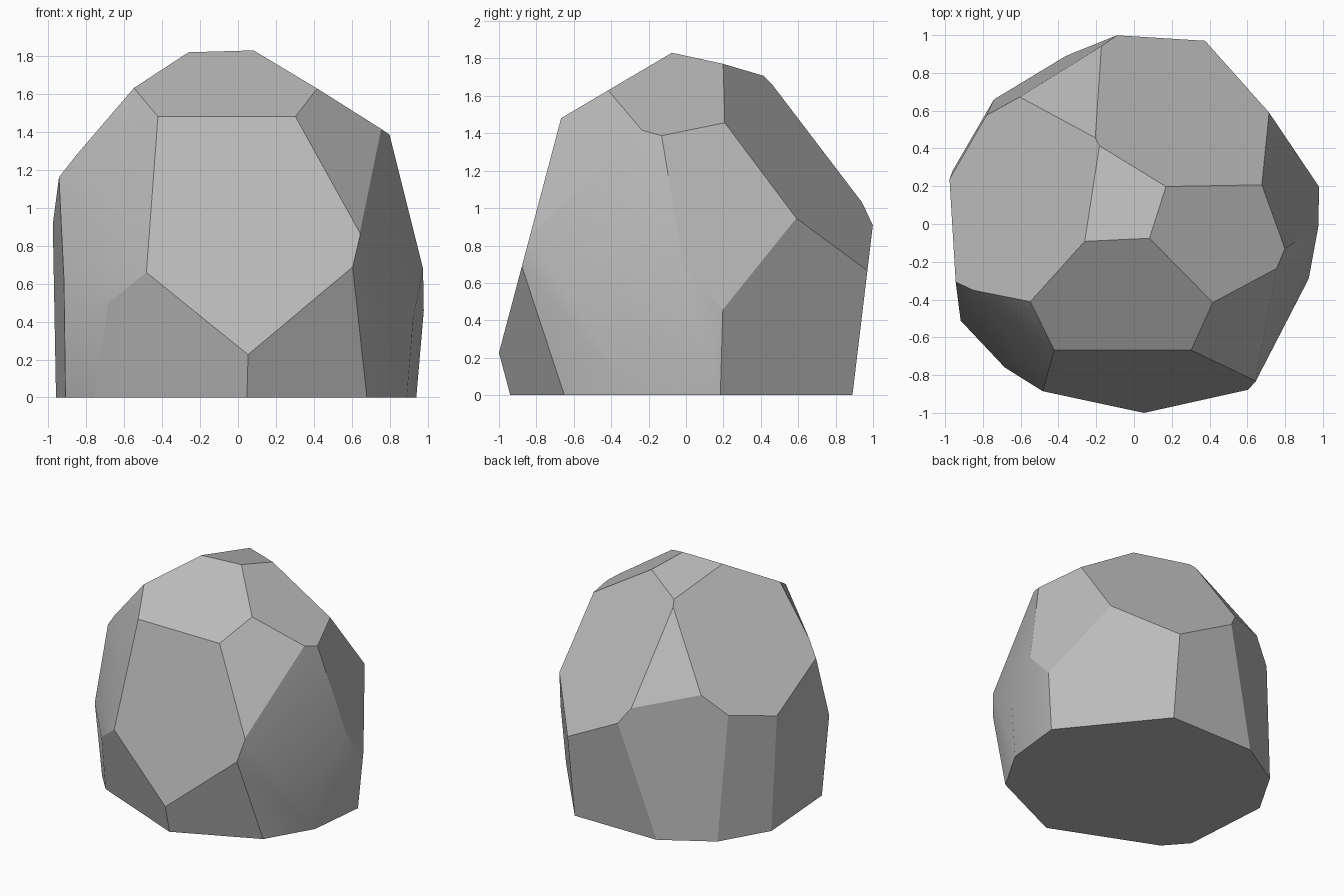
import bpy, bmesh, math
from mathutils import Vector

default_cube = bpy.data.objects.get("Cube")
if default_cube:
    bpy.data.objects.remove(default_cube, do_unlink=True)


def flat_material(name, colour):
    material = bpy.data.materials.new(name)
    material.use_nodes = True
    material.diffuse_color = colour
    shader = next(n for n in material.node_tree.nodes if n.type == 'BSDF_PRINCIPLED')
    shader.inputs["Base Color"].default_value = colour
    return material


def chisel(bm, direction, reach):
    """Slice away everything where direction . point > reach and cap the cut."""
    normal = Vector(direction)
    result = bmesh.ops.bisect_plane(
        bm, geom=bm.verts[:] + bm.edges[:] + bm.faces[:], dist=0.0001,
        plane_co=normal * (reach / normal.length_squared),
        plane_no=normal.normalized(), clear_outer=True)
    rim = [g for g in result["geom_cut"] if isinstance(g, bmesh.types.BMEdge)]
    open_rim = [edge for edge in rim if edge.is_valid and edge.is_boundary]
    if len(open_rim) > 2:
        bmesh.ops.contextual_create(bm, geom=open_rim)


# Chisel cuts: facing direction and reach of each facet
crown_cuts = [
    ((-.04, .23, 1), 1.81),       # crown
    ((0, -.59, 1), 1.875),        # front bevel
    ((.62, .02, 1), 1.88),        # right bevel
    ((.47, 1, .786), 1.67),       # back slope
    ((-1, .36, .92), 1.903),      # left slope
    ((-.42, 1, .74), 1.776),      # back left notch
    ((-1, -.91, .7), 2.066),      # front left shoulder
    ((1, -.926, .8), 2.106),      # front right shoulder
]
side_cuts = [
    ((0, -1, .265), 1.06),        # front
    ((-1, -1.12, .372), 1.72),    # front left
    ((1, -.364, .19), 1.11),      # right, towards the front
    ((1, .3, .3), 1.176),         # right, towards the back
    ((-1, -.07, -.022), .94),     # left
    ((-1, .58, .01), 1.124),      # left, towards the back
    ((-.605, 1, .06), 1.108),     # back left
    ((0, 1, -.12), .89),          # back
]
foot_cuts = [
    ((-.42, -1, -.255), .92),     # front left foot
    ((-1, -.88, -.13), 1.288),    # left foot
    ((.457, -1, -.28), .961),     # front right foot
    ((1, -.583, -.083), 1.059),   # right foot
    ((1, -.106, -.083), .921),    # right foot, middle
    ((1, .81, -.11), 1.089),      # back right foot
]

# Boulder: a block standing on the ground, chiselled facet by facet
bm = bmesh.new()
bmesh.ops.create_cube(bm, size=3)
bmesh.ops.translate(bm, verts=bm.verts, vec=(0, 0, 1.5))
for direction, reach in crown_cuts + side_cuts + foot_cuts:
    chisel(bm, direction, reach)
bmesh.ops.remove_doubles(bm, verts=bm.verts, dist=0.005)
bmesh.ops.recalc_face_normals(bm, faces=bm.faces)

mesh = bpy.data.meshes.new("boulder")
bm.to_mesh(mesh)
bm.free()
mesh.materials.append(flat_material("stone grey", (.5, .5, .5, 1)))
boulder = bpy.data.objects.new("boulder", mesh)
bpy.context.collection.objects.link(boulder)

# Soften only the shallow creases
bpy.ops.object.select_all(action='DESELECT')
boulder.select_set(True)
bpy.context.view_layer.objects.active = boulder
bpy.ops.object.shade_smooth_by_angle(angle=math.radians(25))
